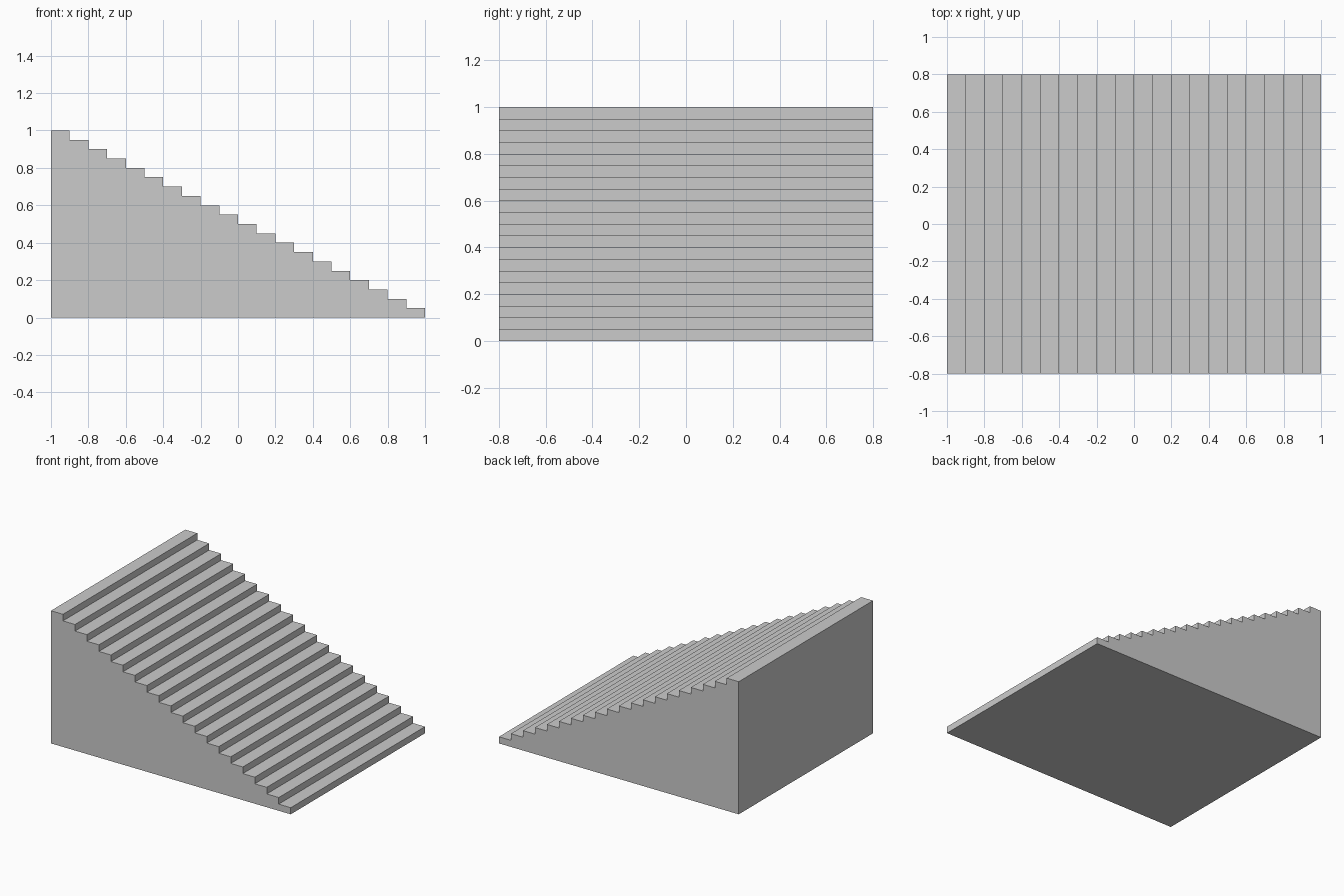
import bpy
import bmesh

if "Cube" in bpy.data.objects:
    bpy.data.objects.remove(bpy.data.objects["Cube"])

STEPS = 20
TREAD = 0.1
RISER = 0.05
HALF_DEPTH = 0.8

# Side profile: flat base, then steps climbing from right to left
profile = [(-1.0, 0.0), (1.0, 0.0)]
for i in range(STEPS):
    z = (i + 1) * RISER
    profile += [(1.0 - i * TREAD, z), (1.0 - (i + 1) * TREAD, z)]

# Solid staircase: profile extruded from front to back
bm = bmesh.new()
face = bm.faces.new([bm.verts.new((x, -HALF_DEPTH, z)) for x, z in profile])
result = bmesh.ops.extrude_face_region(bm, geom=[face], use_keep_orig=True)
moved = [g for g in result["geom"] if isinstance(g, bmesh.types.BMVert)]
bmesh.ops.translate(bm, verts=moved, vec=(0, 2 * HALF_DEPTH, 0))
bmesh.ops.recalc_face_normals(bm, faces=bm.faces)

mesh = bpy.data.meshes.new("staircase")
bm.to_mesh(mesh)
bm.free()
staircase = bpy.data.objects.new("staircase", mesh)
bpy.context.collection.objects.link(staircase)
